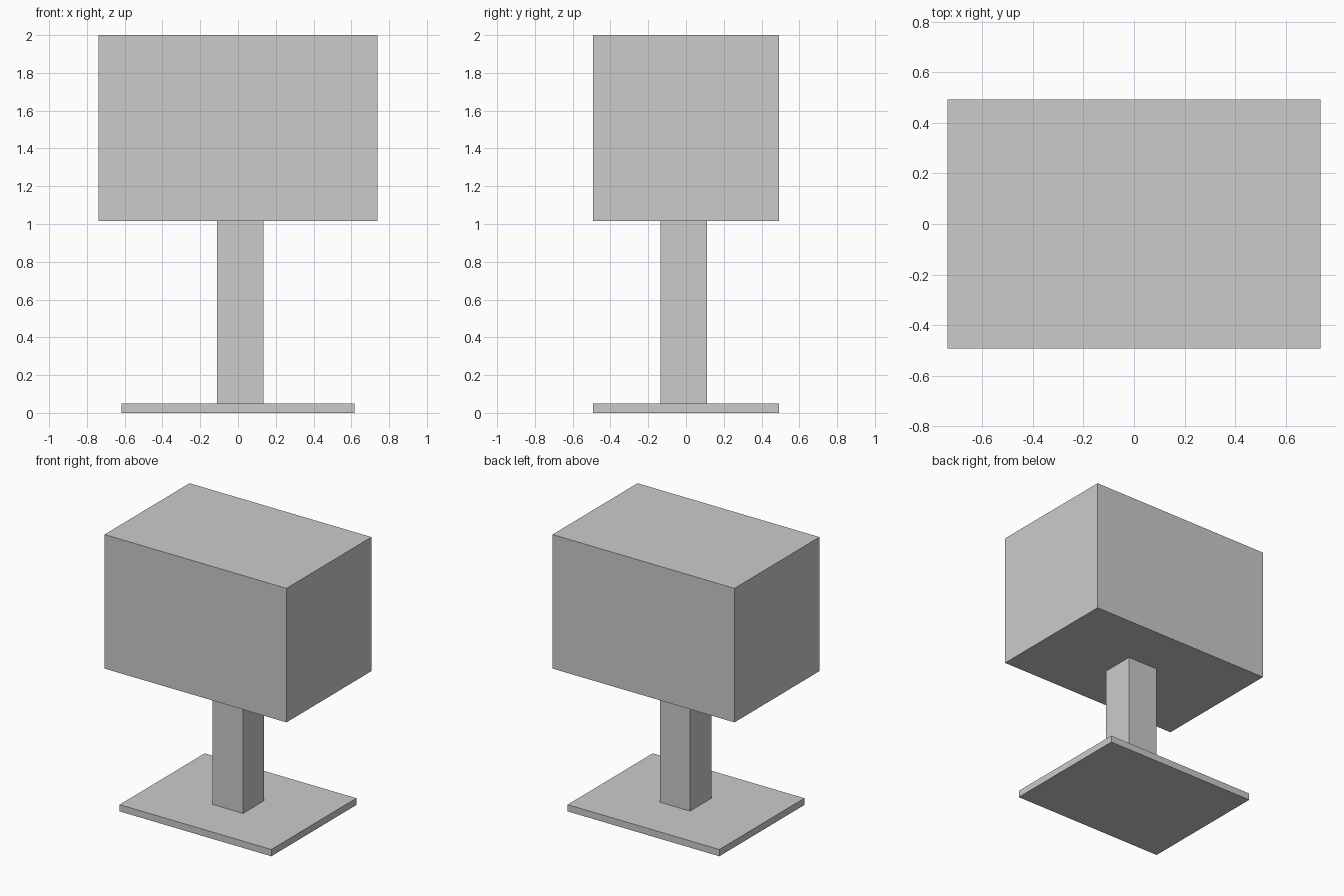
import bpy

if "Cube" in bpy.data.objects:
    bpy.data.objects.remove(bpy.data.objects["Cube"])


def box(name, x, y, z):
    """Add a box spanning the given (min, max) ranges."""
    bpy.ops.mesh.primitive_cube_add(size=1, location=[(a + b) / 2 for a, b in (x, y, z)])
    obj = bpy.context.object
    obj.name = name
    obj.scale = [b - a for a, b in (x, y, z)]
    bpy.ops.object.transform_apply(location=False, rotation=False, scale=True)
    return obj


# Thin foot plate
box("base_plate", (-0.616, 0.616), (-0.493, 0.493), (0, 0.05))
# Slightly off-centre square post
box("post", (-0.11, 0.136), (-0.136, 0.11), (0.05, 1.016))
# Large block on top
box("head_block", (-0.739, 0.739), (-0.493, 0.493), (1.016, 2.0))
